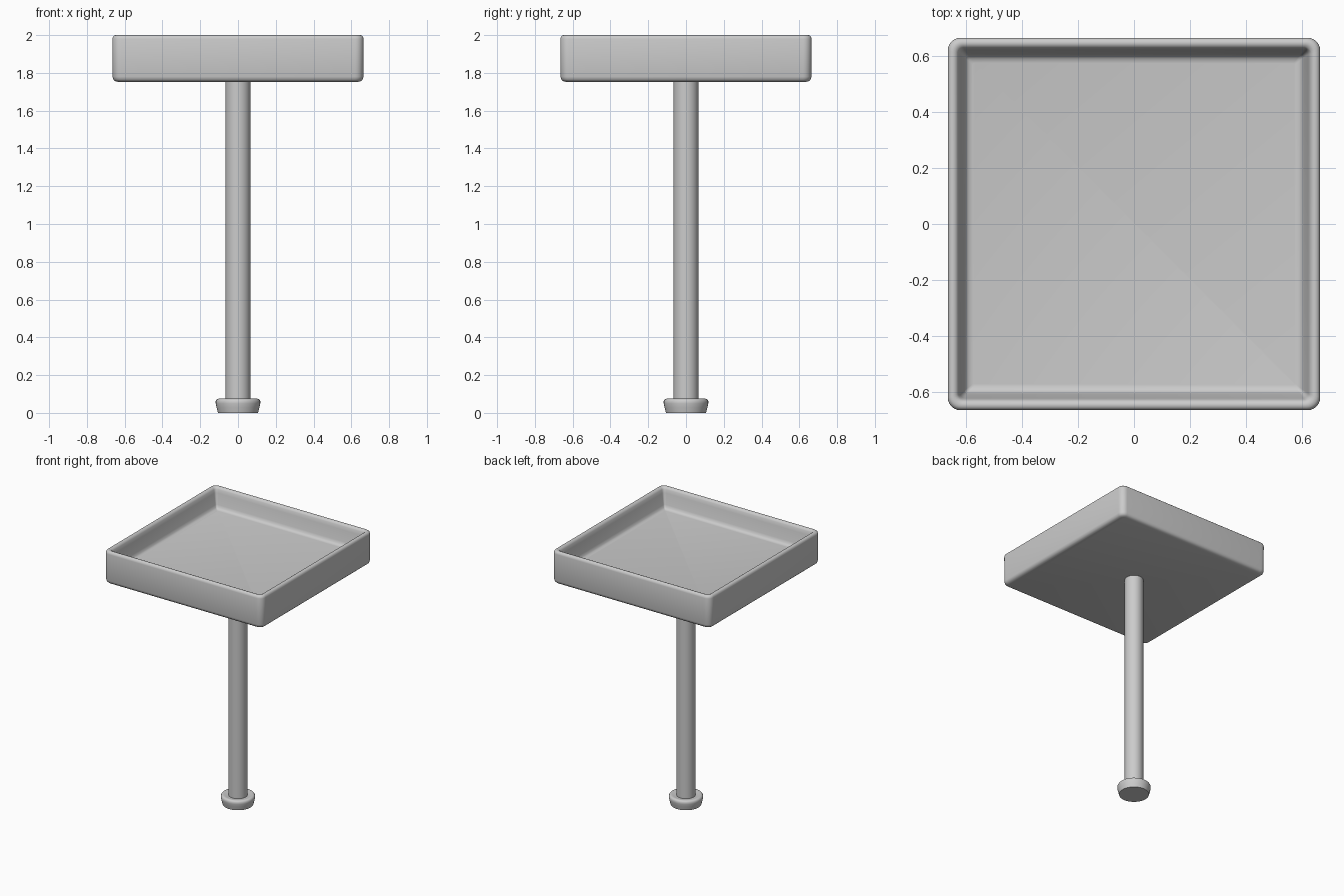
import bpy, bmesh, math

if "Cube" in bpy.data.objects:
    bpy.data.objects.remove(bpy.data.objects["Cube"])


def finish(name, bm, angle=50):
    bmesh.ops.recalc_face_normals(bm, faces=bm.faces)
    mesh = bpy.data.meshes.new(name)
    bm.to_mesh(mesh)
    bm.free()
    ob = bpy.data.objects.new(name, mesh)
    bpy.context.collection.objects.link(ob)
    bpy.ops.object.select_all(action='DESELECT')
    ob.select_set(True)
    bpy.context.view_layer.objects.active = ob
    bpy.ops.object.shade_smooth_by_angle(angle=math.radians(angle))
    return ob


def loft(name, rings):
    """Join closed rings of points and cap both ends."""
    bm = bmesh.new()
    loops = [[bm.verts.new(p) for p in ring] for ring in rings]
    n = len(loops[0])
    for a, b in zip(loops, loops[1:]):
        for i in range(n):
            j = (i + 1) % n
            bm.faces.new((a[i], a[j], b[j], b[i]))
    bm.faces.new(loops[0])
    bm.faces.new(loops[-1])
    return finish(name, bm)


def rounded_square(h, r, z, seg=6):
    pts = []
    for q in range(4):
        mid = math.pi / 4 + q * math.pi / 2
        cx = math.copysign(h - r, math.cos(mid))
        cy = math.copysign(h - r, math.sin(mid))
        for k in range(seg + 1):
            a = (q + k / seg) * math.pi / 2
            pts.append((cx + r * math.cos(a), cy + r * math.sin(a), z))
    return pts


def circle(r, z, n=48):
    return [(r * math.cos(2 * math.pi * i / n), r * math.sin(2 * math.pi * i / n), z)
            for i in range(n)]


# Tray: half width, corner radius, height, from underside over the rim to the floor
tray_profile = [
    (0.635, 0.025, 1.752), (0.650, 0.035, 1.756), (0.660, 0.042, 1.765),
    (0.664, 0.045, 1.780), (0.665, 0.045, 1.980), (0.662, 0.043, 1.992),
    (0.654, 0.038, 1.999), (0.644, 0.032, 2.000), (0.634, 0.026, 1.996),
    (0.627, 0.020, 1.985), (0.622, 0.018, 1.960), (0.606, 0.012, 1.880),
    (0.600, 0.010, 1.862), (0.590, 0.008, 1.853), (0.575, 0.006, 1.850),
]
loft("tray", [rounded_square(*p) for p in tray_profile])

# Central post
loft("post", [circle(0.066, 0.05), circle(0.066, 1.78)])

# Flared foot with a rounded top edge
foot_profile = [(0.106, 0.0), (0.113, 0.028), (0.118, 0.050), (0.118, 0.062),
                (0.113, 0.071), (0.104, 0.075), (0.092, 0.073), (0.060, 0.068)]
loft("foot", [circle(*p) for p in foot_profile])
